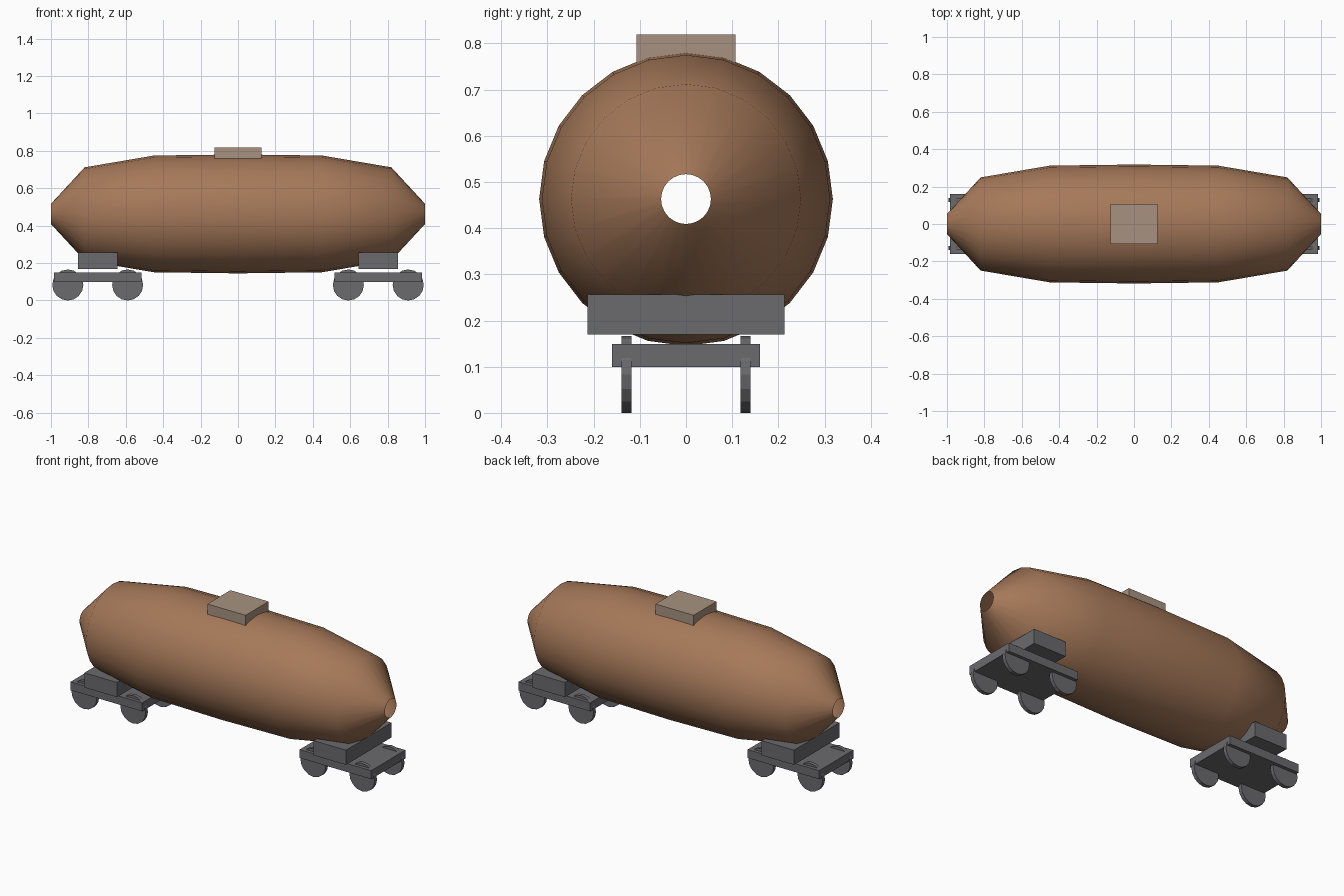
import bpy, bmesh, math
from mathutils import Matrix, Vector

cube = bpy.data.objects.get("Cube")
if cube:
    bpy.data.objects.remove(cube, do_unlink=True)


def material(name, color):
    m = bpy.data.materials.new(name)
    m.use_nodes = True
    m.diffuse_color = (*color, 1)
    m.node_tree.nodes["Principled BSDF"].inputs["Base Color"].default_value = (*color, 1)
    return m


brown = material("tank brown", (0.38, 0.19, 0.10))
tan = material("hatch tan", (0.39, 0.29, 0.215))
grey = material("running gear grey", (0.145, 0.145, 0.155))


def add_object(name, bm, mat):
    mesh = bpy.data.meshes.new(name)
    bm.to_mesh(mesh)
    bm.free()
    mesh.materials.append(mat)
    obj = bpy.data.objects.new(name, mesh)
    bpy.context.collection.objects.link(obj)
    return obj


def box(name, center, size, mat):
    bm = bmesh.new()
    bmesh.ops.create_cube(bm, size=1, matrix=Matrix.Translation(center) @ Matrix.Diagonal((*size, 1)))
    return add_object(name, bm, mat)


def wheel(name, center, radius, width):
    bm = bmesh.new()
    turn = Matrix.Translation(center) @ Matrix.Rotation(math.pi / 2, 4, 'X')
    bmesh.ops.create_cone(bm, cap_ends=True, segments=16, radius1=radius, radius2=radius,
                          depth=width, matrix=turn)
    return add_object(name, bm, grey)


# Tank: a lathed shell with open ends
AXIS_Z = 0.463
SIDES = 24
half = [(0.0, 0.318), (0.45, 0.312), (0.82, 0.249), (1.0, 0.054)]
profile = [(-x, r) for x, r in reversed(half[1:])] + half
bm = bmesh.new()
rings = []
for x, r in profile:
    angles = [2 * math.pi * i / SIDES for i in range(SIDES)]
    rings.append([bm.verts.new((x, r * math.sin(a), AXIS_Z + r * math.cos(a))) for a in angles])
for a, b in zip(rings, rings[1:]):
    for i in range(SIDES):
        j = (i + 1) % SIDES
        face = bm.faces.new((a[i], b[i], b[j], a[j]))
        face.smooth = True
        face.normal_update()
        c = face.calc_center_median()
        if face.normal.dot(Vector((0, c.y, c.z - AXIS_Z))) < 0:
            face.normal_flip()
add_object("tank", bm, brown)

# Hatch on top
box("hatch", (0, 0, 0.779), (0.25, 0.214, 0.08), tan)

# Saddle, bogie plate and four wheels at each end
for side, end in ((-1, "right"), (1, "left")):
    x = 0.75 * side
    box(end + "_saddle", (x, 0, 0.213), (0.213, 0.426, 0.087), grey)
    box(end + "_bogie_plate", (x, 0, 0.124), (0.468, 0.32, 0.05), grey)
    for dx, place in ((-0.16, "a"), (0.16, "b")):
        for y, row in ((-0.129, "front"), (0.129, "back")):
            wheel(f"{end}_{row}_wheel_{place}", (x + dx, y, 0.083), 0.083, 0.022)
